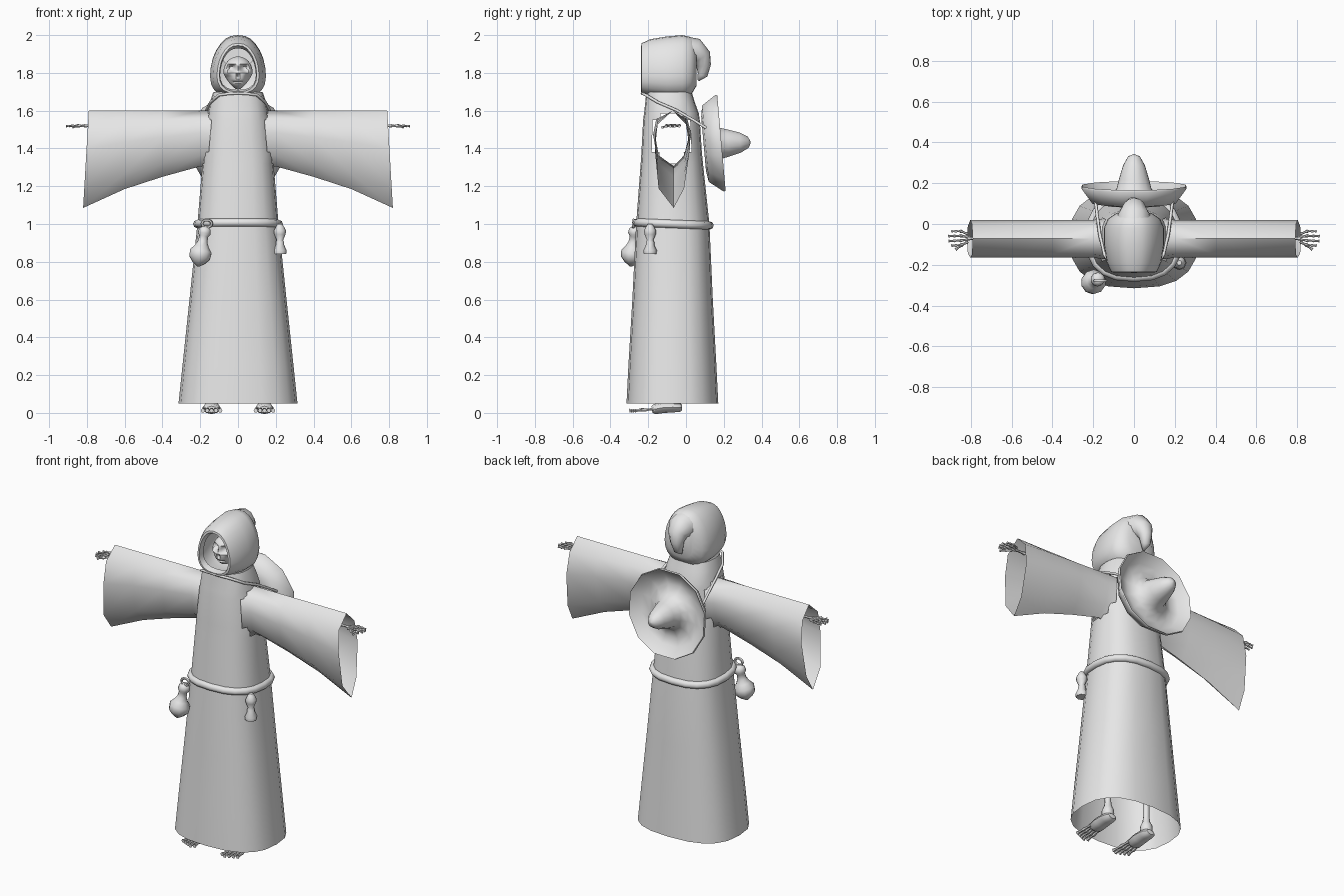
import bpy, bmesh, math
from mathutils import Vector as V

if "Cube" in bpy.data.objects:
    bpy.data.objects.remove(bpy.data.objects["Cube"])

grey = bpy.data.materials.new("plain grey")
grey.diffuse_color = (0.8, 0.8, 0.8, 1)
grey.use_nodes = True
grey.node_tree.nodes["Principled BSDF"].inputs["Base Color"].default_value = grey.diffuse_color


def finish(name, bm, angle=50):
    bmesh.ops.recalc_face_normals(bm, faces=bm.faces)
    me = bpy.data.meshes.new(name)
    bm.to_mesh(me)
    bm.free()
    ob = bpy.data.objects.new(name, me)
    bpy.context.collection.objects.link(ob)
    me.materials.append(grey)
    bpy.ops.object.select_all(action='DESELECT')
    bpy.context.view_layer.objects.active = ob
    ob.select_set(True)
    bpy.ops.object.shade_smooth_by_angle(angle=math.radians(angle))
    return ob


def loft(bm, rings, closed=False, caps=(False, False), skip=lambda r, i: False):
    """Skin a list of rings with quads; skip leaves openings."""
    vs = [[bm.verts.new(p) for p in r] for r in rings]
    n = len(vs[0])
    for r in range(len(vs) - (0 if closed else 1)):
        a, b = vs[r], vs[(r + 1) % len(vs)]
        for i in range(n):
            if not skip(r, i):
                j = (i + 1) % n
                bm.faces.new((a[i], a[j], b[j], b[i]))
    if caps[0]:
        bm.faces.new(vs[0])
    if caps[1]:
        bm.faces.new(vs[-1])


def tube(bm, path, radii, sides=8, ref=(0, 0, 1), closed=False, flat=1.0):
    """Sweep a round section of changing radius along a path."""
    pts = [V(p) for p in path]
    m = len(pts)
    if not isinstance(radii, (list, tuple)):
        radii = [radii] * m
    rings = []
    for k, p in enumerate(pts):
        if closed:
            t = pts[(k + 1) % m] - pts[k - 1]
        else:
            t = pts[min(k + 1, m - 1)] - pts[max(k - 1, 0)]
        t.normalize()
        u = V(ref).cross(t).normalized()
        w = t.cross(u)
        rings.append([p + radii[k] * (u * math.cos(a) + w * math.sin(a) * flat)
                      for a in (2 * math.pi * i / sides for i in range(sides))])
    loft(bm, rings, closed, (not closed, not closed))


def bone(bm, a, b, r, ref=(0, 0, 1), joints=2):
    """Thin bone with knuckles."""
    a, b = V(a), V(b)
    n = joints * 3
    tube(bm, [a.lerp(b, i / n) for i in range(n + 1)],
         [r if i % 3 == 0 else r * 0.6 for i in range(n + 1)], 6, ref)


def spow(v, p):
    return math.copysign(abs(v) ** p, v)


def oval(z, a, cy, b, n=20, p=0.78):
    return [(a * spow(math.cos(2 * math.pi * i / n), p),
             cy + b * spow(math.sin(2 * math.pi * i / n), p), z) for i in range(n)]


# robe with arm holes at the sides
rows = [(.05, .315, -.072, .243), (.25, .294, -.072, .233), (.6, .257, -.071, .213),
        (1.0, .215, -.07, .194), (1.32, .188, -.075, .165), (1.38, .183, -.076, .16),
        (1.55, .165, -.077, .15), (1.585, .16, -.077, .145), (1.65, .148, -.085, .13),
        (1.70, .13, -.09, .12)]
half = {4: 1, 5: 2, 6: 1}


def arm_hole(r, i):
    h = half.get(r, 0)
    return any((i - s) % 20 in range(0, h) or (s - 1 - i) % 20 in range(0, h) for s in (0, 10))


bm = bmesh.new()
loft(bm, [oval(*r) for r in rows], skip=arm_hole)
finish("robe", bm)

# flared sleeves
section = [(-.07, 0), (-.15, .14), (-.165, .4), (-.145, .8), (-.065, 1), (-.01, .8), (.02, .4), (0, .14)]
stations = [(.13, 1.28, 1.1), (.2, 1.305, 1), (.4, 1.25, 1), (.6, 1.185, 1), (.81, 1.085, 1)]
for side, s in (("left", 1), ("right", -1)):
    bm = bmesh.new()
    rings = []
    for x, zb, g in stations:
        flare = .02 if x > .8 else 0
        rings.append([(s * (x - flare * (1 - f) + flare * f * .5), -.0725 + (y + .0725) * g,
                       1.6 + (zb - 1.6) * f) for y, f in section])
    loft(bm, rings)
    finish(side + "_sleeve", bm, 60)

# hood, lofted front to back, open at the face
def hood_ring(y, zb, zt, w, n=24):
    out = []
    for i in range(n):
        a = 2 * math.pi * i / n
        c = math.cos(a)
        x = w * spow(math.sin(a), .8) * (1 - .22 * c) * .96
        out.append((x, y, (zb + zt) / 2 + (zt - zb) / 2 * spow(c, .9)))
    return out


bm = bmesh.new()
loft(bm, [hood_ring(*r) for r in ((-.20, 1.71, 1.93, .096), (-.237, 1.70, 1.945, .1),
     (-.235, 1.69, 1.957, .113), (-.19, 1.68, 1.978, .135), (-.1, 1.665, 1.993, .15),
     (-.02, 1.665, 2.0, .15), (.025, 1.68, 1.99, .13), (.055, 1.73, 1.96, .085))],
     caps=(False, True))
finish("hood", bm)

# drooping tip at the back of the hood
bm = bmesh.new()
tube(bm, [(0, .0, 1.905), (0, .05, 1.905), (.0, .08, 1.88), (-.005, .093, 1.84), (-.01, .088, 1.79),
          (-.015, .065, 1.76)], [.088, .078, .056, .039, .027, .006], 12, (1, 0, 0))
finish("hood_tip", bm, 70)

# skull with pressed-in eyes, nose and mouth
bm = bmesh.new()
bmesh.ops.create_uvsphere(bm, u_segments=40, v_segments=32, radius=1)
for v in bm.verts:
    x, y, z = v.co
    if z < 0:
        x *= 1 + .42 * z
    x, y, z = x * .078, -.11 + y * .085, 1.80 + z * .087
    if y < -.11:
        for ex, ez, rx, rz, d in ((-.032, 1.825, .02, .018, .045), (.032, 1.825, .02, .018, .045),
                                  (0, 1.785, .009, .012, .025), (0, 1.752, .03, .004, .012),
                                  (-.055, 1.77, .014, .02, .02), (.055, 1.77, .014, .02, .02)):
            y += d * math.exp(-(((x - ex) / rx) ** 4 + ((z - ez) / rz) ** 4))
    v.co = (x, y, z)
finish("skull", bm)

# rope belt
bm = bmesh.new()
tube(bm, [(x, y, z - .04 * (y + .07)) for x, y, z in oval(1.0, .216, -.068, .193)], .022, 8, closed=True)
finish("rope_belt", bm, 70)

# belt tassel
bm = bmesh.new()
tube(bm, [(.222, -.19, z) for z in (1.0, .985, .965, .945, .915, .905, .89, .86, .84)],
     [.012, .022, .032, .03, .017, .022, .022, .036, .033], 8, (1, 0, 0))
finish("belt_tassel", bm)

# hanging gourd flask and its loop
bm = bmesh.new()
a, b = V((-.172, -.268, .985)), V((-.212, -.292, .775))
tube(bm, [a.lerp(b, t) for t in (0, .06, .17, .24, .38, .5, .62, .78, .9, 1)],
     [.018, .032, .035, .024, .027, .04, .06, .058, .036, .006], 10, (1, 0, 0))
tube(bm, [(-.165 + .026 * math.cos(k * math.pi / 5), -.278, 1.002 + .02 * math.sin(k * math.pi / 5))
          for k in range(10)], .008, 6, (0, 1, 0), closed=True)
finish("gourd_flask", bm, 60)

# wide-brimmed hat on the back
bm = bmesh.new()
profile = [(.004, .24), (.03, .228), (.055, .185), (.075, .12), (.088, .07), (.115, .04), (.16, .025),
           (.21, .035), (.262, .085), (.266, .075), (.21, .0), (.15, -.01), (.08, -.005), (.004, 0)]
tilt = math.radians(5)
rings = []
for r, h in profile:
    ring = []
    for i in range(12):
        t = 2 * math.pi * (i + .5) / 12
        x, q = r * math.cos(t), r * math.sin(t)
        ring.append((x, .103 + h * math.cos(tilt) - q * math.sin(tilt),
                     1.425 + q * math.cos(tilt) + h * math.sin(tilt) * .4))
    rings.append(ring)
loft(bm, rings, caps=(True, True))
finish("hat", bm, 60)

# cord holding the hat round the neck
half_cord = [(.05, -.228, 1.69), (.1, -.213, 1.683), (.145, -.15, 1.645), (.168, -.05, 1.602),
             (.18, .04, 1.55), (.19, .12, 1.5)]
bm = bmesh.new()
tube(bm, [(-x, y, z) for x, y, z in reversed(half_cord)] + [(0, -.232, 1.692)] + half_cord, .008, 6)
finish("hat_cord", bm, 70)

for side, s in (("left", 1), ("right", -1)):
    # bony hands
    bm = bmesh.new()
    bone(bm, (s * .74, -.07, 1.52), (s * .815, -.07, 1.52), .012, joints=1)
    for y, tip in ((-.035, .895), (-.058, .91), (-.081, .908), (-.103, .895)):
        bone(bm, (s * .815, -.07 + (y + .07) * .6, 1.52), (s * .85, y, 1.522), .009, joints=1)
        bone(bm, (s * .85, y, 1.522), (s * tip, y * 1.03, 1.518), .0075)
    bone(bm, (s * .815, -.085, 1.52), (s * .875, -.125, 1.513), .008)
    finish(side + "_hand", bm)

    # bony feet and shins
    bm = bmesh.new()
    tube(bm, [(s * .14, y, z) for y, z in ((-.02, .028), (-.035, .028), (-.07, .03), (-.12, .028),
              (-.165, .02), (-.18, .018))], [.025, .04, .045, .048, .045, .03], 8, flat=.6)
    for k in range(5):
        d = s * (k - 2)
        bone(bm, (s * .14 + d * .018, -.165, .02),
             (s * .14 + d * .023, -.30 + abs(k - 1) * .01, .012), .0115)
    tube(bm, [(s * .14, -.06, z) for z in (.04, .06, .085, .11, .14, .3, .42, .46)],
         [.03, .036, .034, .022, .018, .018, .026, .03], 8, (1, 0, 0))
    finish(side + "_foot", bm)
